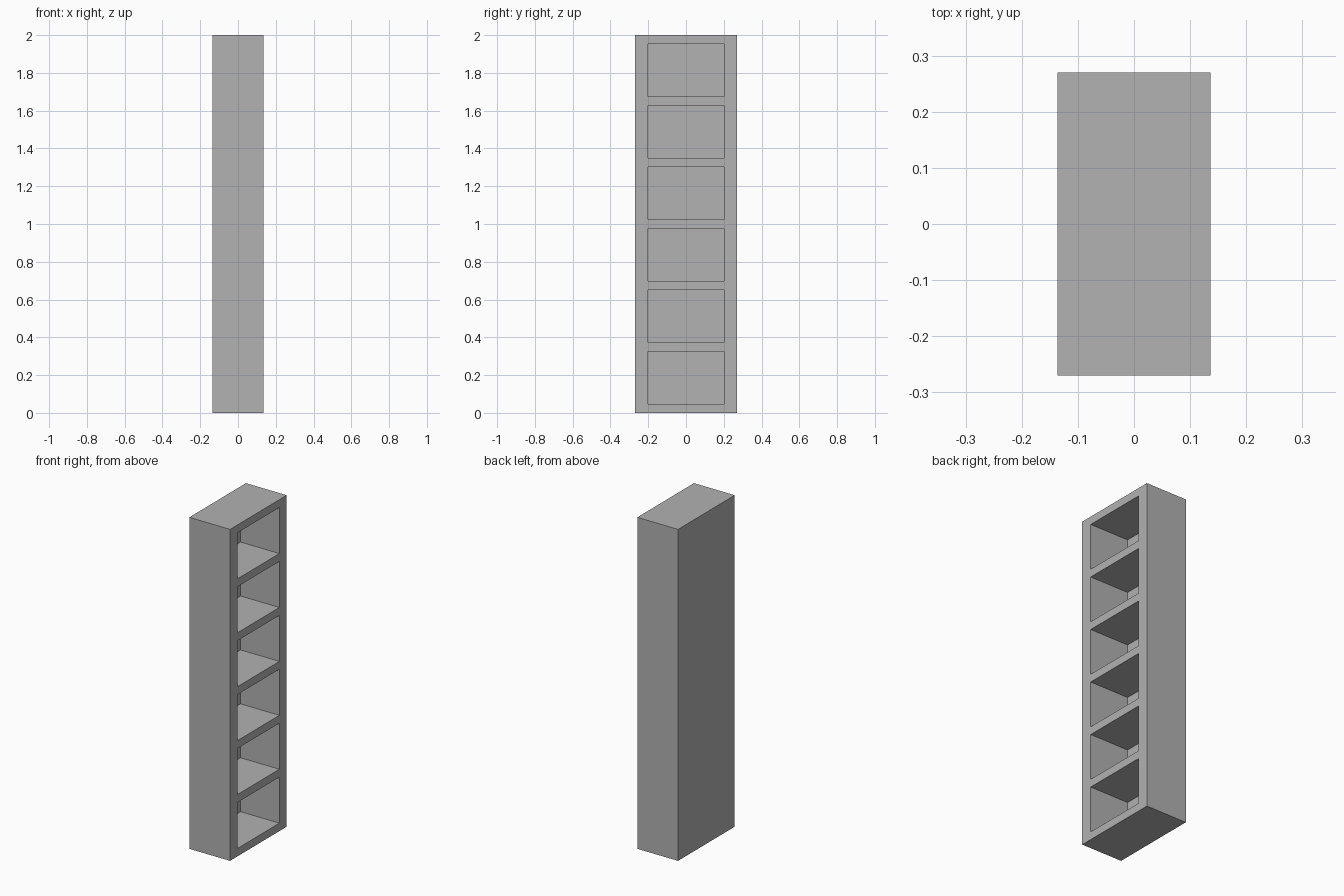
import bpy
import bmesh
from mathutils import Matrix, Vector

if "Cube" in bpy.data.objects:
    bpy.data.objects.remove(bpy.data.objects["Cube"], do_unlink=True)

# Overall size, frame widths and thin back panel
WIDTH, DEPTH, HEIGHT = 0.272, 0.54, 2.0
SIDE, SHELF, BACK = 0.07, 0.048, 0.013
CELLS = 6
OPENING = (HEIGHT - SHELF * (CELLS + 1)) / CELLS

# Plain grey finish
grey = bpy.data.materials.new("plain_grey")
grey.use_nodes = True
colour = (0.445, 0.445, 0.445, 1)
grey.diffuse_color = colour
grey.node_tree.nodes["Principled BSDF"].inputs["Base Color"].default_value = colour

# Solid cabinet block
bm = bmesh.new()
bmesh.ops.create_cube(bm, size=1, matrix=Matrix.Translation((0, 0, HEIGHT / 2))
                      @ Matrix.Diagonal((WIDTH, DEPTH, HEIGHT, 1)))


def open_faces():
    return [f for f in bm.faces if all(v.co.x > WIDTH / 2 - 1e-4 for v in f.verts)]


def score(point, normal):
    """Cut a line across the open side only."""
    faces = open_faces()
    edges = {e for f in faces for e in f.edges}
    verts = {v for f in faces for v in f.verts}
    bmesh.ops.bisect_plane(bm, geom=faces + list(edges) + list(verts),
                           plane_co=point, plane_no=normal, dist=1e-5)


# Mark out the side stiles and the shelves
for sign in (-1, 1):
    score(Vector((0, sign * (DEPTH / 2 - SIDE), 0)), Vector((0, 1, 0)))
for i in range(CELLS):
    bottom = SHELF + i * (OPENING + SHELF)
    for z in (bottom, bottom + OPENING):
        score(Vector((0, 0, z)), Vector((0, 0, 1)))

# Push the compartments in as far as the back panel
cells = [f for f in open_faces()
         if abs(f.calc_center_median().y) < 0.01 and f.calc_area() > OPENING * 0.2]
pushed = bmesh.ops.extrude_discrete_faces(bm, faces=cells)["faces"]
bmesh.ops.translate(bm, verts=list({v for f in pushed for v in f.verts}),
                    vec=(BACK - WIDTH, 0, 0))
bmesh.ops.recalc_face_normals(bm, faces=bm.faces)

# Finished shelf unit
mesh = bpy.data.meshes.new("shelf_unit")
bm.to_mesh(mesh)
bm.free()
mesh.materials.append(grey)
bpy.context.collection.objects.link(bpy.data.objects.new("shelf_unit", mesh))
